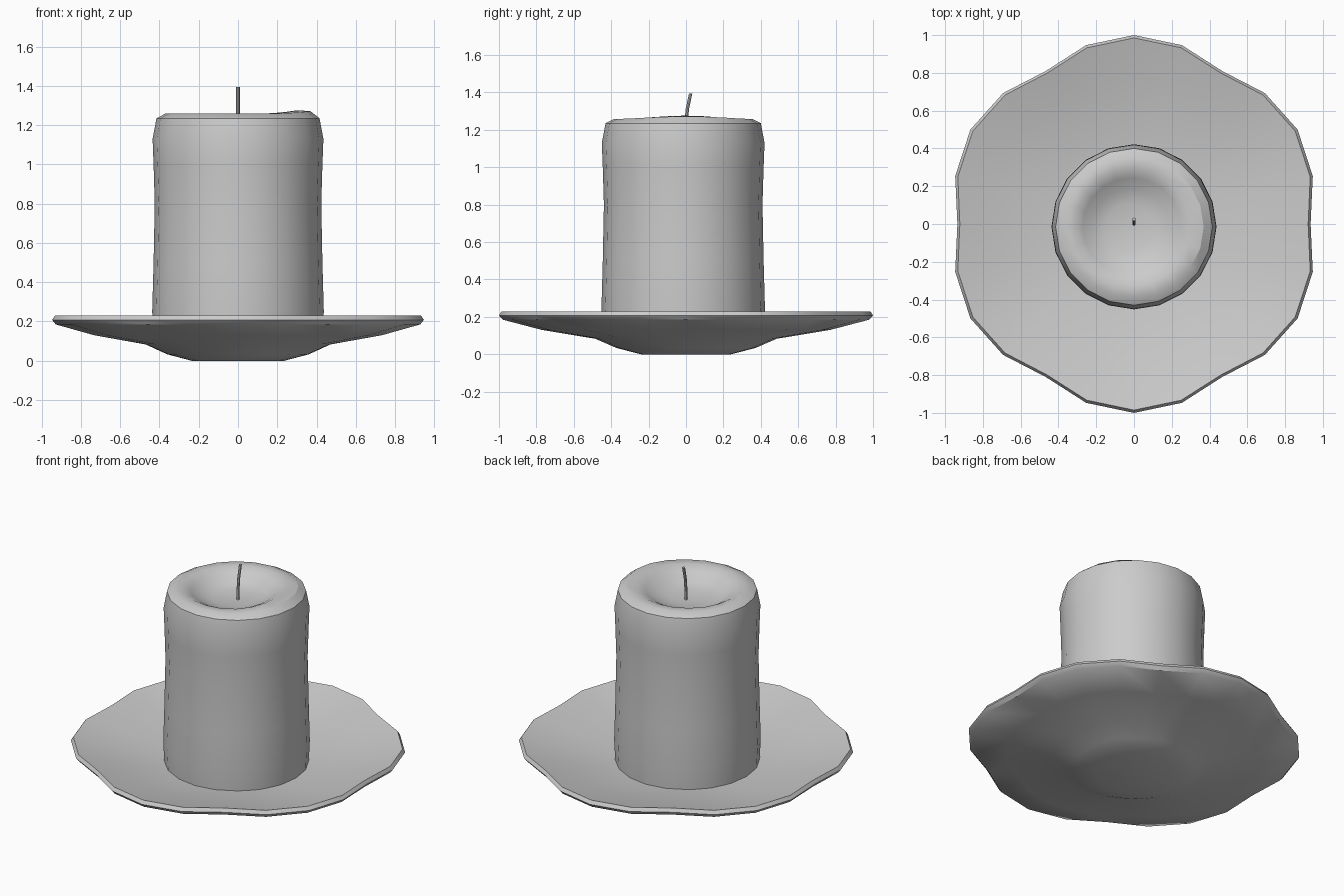
import bpy, bmesh, math

if "Cube" in bpy.data.objects:
    bpy.data.objects.remove(bpy.data.objects["Cube"])


def lathe(name, profile, sides, warp, angle):
    """Closed lathe: profile of (r, z) from bottom pole to top pole, warp(r, z, a) -> point."""
    bm = bmesh.new()
    rings = []
    for r, z in profile:
        n = 1 if r == 0 else sides
        rings.append([bm.verts.new(warp(r, z, 2 * math.pi * i / sides)) for i in range(n)])
    for lo, hi in zip(rings, rings[1:]):
        for i in range(sides):
            j = (i + 1) % sides
            if len(lo) == 1:
                bm.faces.new((lo[0], hi[j], hi[i]))
            elif len(hi) == 1:
                bm.faces.new((lo[i], lo[j], hi[0]))
            else:
                bm.faces.new((lo[i], lo[j], hi[j], hi[i]))
    bmesh.ops.recalc_face_normals(bm, faces=bm.faces)
    mesh = bpy.data.meshes.new(name)
    bm.to_mesh(mesh)
    bm.free()
    ob = bpy.data.objects.new(name, mesh)
    bpy.context.collection.objects.link(ob)
    bpy.ops.object.select_all(action='DESELECT')
    ob.select_set(True)
    bpy.context.view_layer.objects.active = ob
    bpy.ops.object.shade_smooth_by_angle(angle=math.radians(angle))
    return ob


# Saucer with six soft scallops
def saucer_warp(r, z, a):
    wave = (1.0, 0.98, 0.935, 0.98)[round(a / math.radians(15)) % 4]
    k = 1 + (wave - 1) * min(1, r)
    return (r * k * math.sin(a), r * k * math.cos(a), z)


lathe("saucer", [(0, 0), (0.24, 0), (0.37, 0.033), (0.485, 0.083), (0.77, 0.13),
                 (0.98, 0.185), (1.0, 0.208), (0.985, 0.23), (0.77, 0.175),
                 (0.5, 0.125), (0.25, 0.1), (0, 0.1)], 24, saucer_warp, 35)


# Candle, slightly uneven, with a melted hollow leaning to the left
def candle_warp(r, z, a):
    x, y = r * math.cos(a), r * math.sin(a) - 0.015
    if z > 1.1 and r < 0.4:
        x -= 0.04 * max(0, 1 - r / 0.38)
        z += 0.018 * math.exp(-((x - 0.29) / 0.14) ** 2 - (y / 0.22) ** 2)
    return (x, y, z)


lathe("candle", [(0, 0.1), (0.43, 0.1), (0.437, 0.25), (0.43, 0.5), (0.424, 0.8),
                 (0.43, 1.0), (0.435, 1.13), (0.415, 1.235), (0.37, 1.258), (0.31, 1.258),
                 (0.26, 1.233), (0.2, 1.196), (0.12, 1.178), (0, 1.172)],
      20, candle_warp, 30)

# Bent wick
path = [(0, 1.15), (0.0, 1.23), (0.007, 1.31), (0.025, 1.395)]


def wick_warp(r, z, a):
    for (y0, z0), (y1, z1) in zip(path, path[1:]):
        if z <= z1:
            break
    y = y0 + (y1 - y0) * (z - z0) / (z1 - z0)
    return (r * math.cos(a), y + r * math.sin(a), z)


lathe("wick", [(0, 1.15)] + [(0.009, z) for _, z in path] + [(0, 1.395)], 8, wick_warp, 35)
